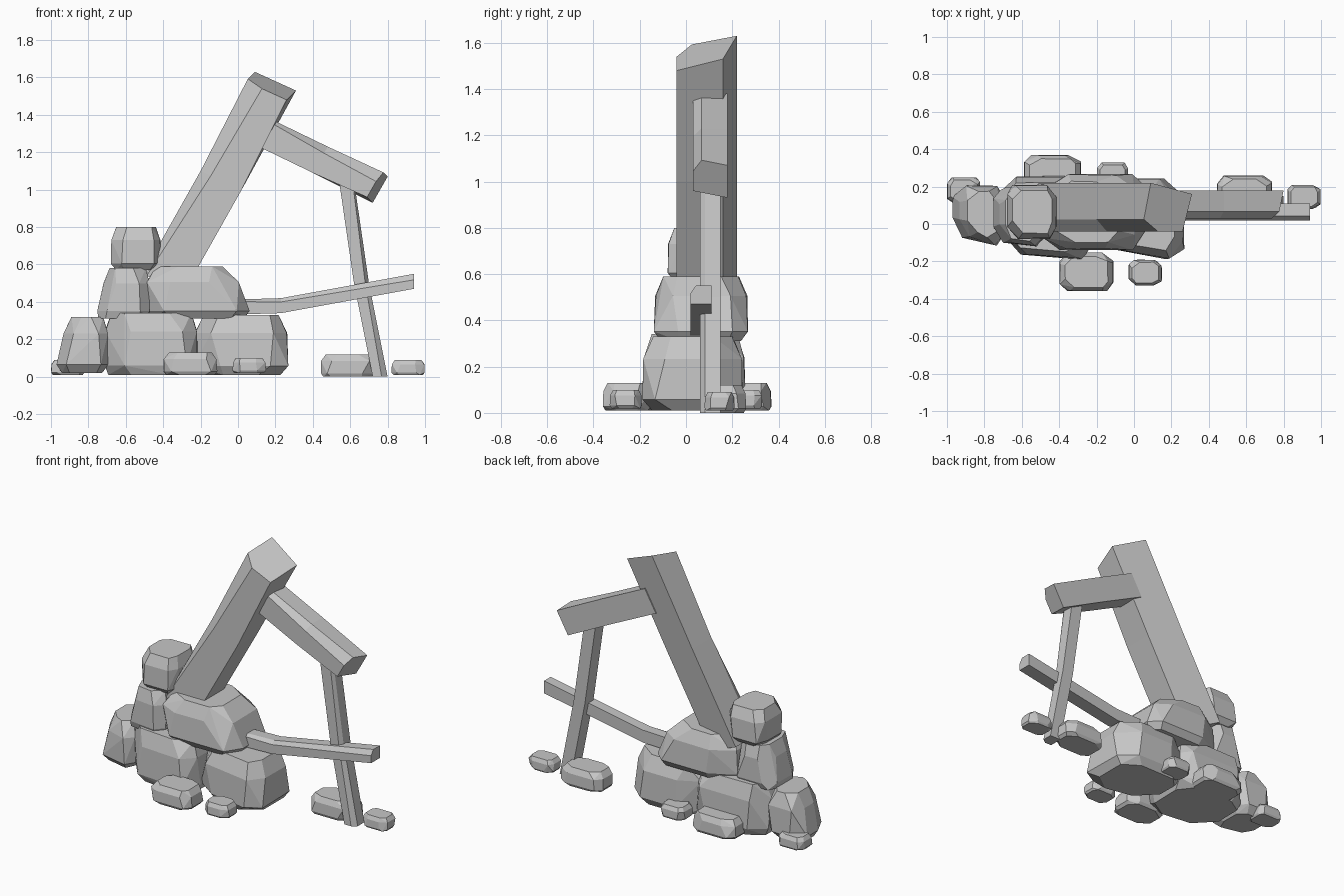
import bpy, bmesh, random
from mathutils import Vector

random.seed(4)
cube = bpy.data.objects.get("Cube")
if cube:
    bpy.data.objects.remove(cube, do_unlink=True)

stone = bpy.data.materials.new("plain_grey")
stone.use_nodes = True
shade = 0.57
stone.diffuse_color = (shade, shade, shade, 1)
surface = stone.node_tree.nodes["Principled BSDF"]
surface.inputs["Base Color"].default_value = stone.diffuse_color


def finish(name, bm):
    bmesh.ops.recalc_face_normals(bm, faces=bm.faces[:])
    mesh = bpy.data.meshes.new(name)
    bm.to_mesh(mesh)
    bm.free()
    mesh.materials.append(stone)
    obj = bpy.data.objects.new(name, mesh)
    bpy.context.collection.objects.link(obj)


def rock(name, x_range, y_range, z_range, foot=0.9, crown=0.8, lean=0, skew=0):
    """Faceted boulder: a jittered octagon, narrowed at foot and crown.
    lean slopes one flank inward; skew pulls back the front right corner."""
    bm = bmesh.new()
    low = Vector((x_range[0], y_range[0], z_range[0]))
    high = Vector((x_range[1], y_range[1], z_range[1]))
    middle = (low + high) / 2
    half = (high - low) / 2
    for height, scale in ((0, foot), (0.15, 1), (0.7, 0.98), (1, crown)):
        for side in (-1, 1):
            for front in (-1, 1):
                corners = ((side, front * random.uniform(0.4, 0.7)),
                           (side * random.uniform(0.4, 0.8), front))
                for u, v in corners:
                    u *= scale * random.uniform(0.97, 1)
                    v *= scale * random.uniform(0.97, 1)
                    x = middle.x + half.x * u
                    y = middle.y + half.y * v
                    if side * lean < 0:
                        x += lean * height
                    if front < 0:
                        y += half.y * skew * (1 - u)
                    bm.verts.new((x, y, low.z + (high.z - low.z) * height))
    bmesh.ops.convex_hull(bm, input=bm.verts[:])
    loose = [vert for vert in bm.verts if not vert.link_faces]
    bmesh.ops.delete(bm, geom=loose, context='VERTS')
    bmesh.ops.dissolve_limit(bm, angle_limit=0.12, verts=bm.verts[:], edges=bm.edges[:])
    finish(name, bm)


def timber(name, path, half, y_range, end_tilt=(0, 0), back_bevel=0):
    """Squared timber along an x-z path, its front upper edge chamfered more to the end."""
    bm = bmesh.new()
    front, back = y_range
    rings = []
    for index, (x, z) in enumerate(path):
        along = index / (len(path) - 1)
        tilt_x, tilt_z = end_tilt if along == 1 else (0, 0)
        upper = Vector((x + half[0], front, z + half[1]))
        lower = Vector((x - half[0], front, z - half[1]))
        depth = Vector((tilt_x, back - front, tilt_z))
        back_lower = lower + depth - Vector((0, back_bevel, 0))
        section = [upper.lerp(lower, 0.1 + 0.3 * along), lower, back_lower,
                   upper + depth, upper + depth / 4]
        rings.append([bm.verts.new(point) for point in section])
    for ring, following in zip(rings, rings[1:]):
        for i in range(len(ring)):
            j = i - 1
            bm.faces.new((ring[i], ring[j], following[j], following[i]))
    bm.faces.new(rings[0])
    bm.faces.new(rings[-1])
    finish(name, bm)


# Bottom course of boulders
rock("base_rock_right", (-0.24, 0.27), (-0.21, 0.25), (0.01, 0.33), foot=0.85, skew=0.2)
rock("base_rock_left", (-0.72, -0.21), (-0.2, 0.26), (0.01, 0.34), crown=0.85, skew=0.1)
rock("outer_rock", (-0.98, -0.69), (-0.13, 0.21), (0.02, 0.32), foot=0.75, lean=0.06, skew=0.2)

# Second course and cap stone
rock("middle_rock_left", (-0.76, -0.47), (-0.13, 0.2), (0.31, 0.58),
     crown=0.85, lean=0.05, skew=0.1)
rock("middle_rock_right", (-0.5, 0.08), (-0.14, 0.27), (0.31, 0.59), foot=0.85, lean=-0.1)
rock("cap_stone", (-0.68, -0.41), (-0.08, 0.21), (0.57, 0.8), foot=0.8)

# Scattered small stones
rock("front_stone_large", (-0.4, -0.11), (-0.36, -0.15), (0.01, 0.13))
rock("front_stone_small", (-0.03, 0.15), (-0.33, -0.19), (0.02, 0.1))
rock("left_stone", (-1, -0.82), (0.11, 0.25), (0.01, 0.09))
rock("back_stone_large", (-0.59, -0.28), (0.17, 0.37), (0.01, 0.13))
rock("back_stone_small", (-0.2, -0.03), (0.19, 0.33), (0.02, 0.1))
rock("right_stone_large", (0.44, 0.74), (0.07, 0.26), (0, 0.12))
rock("right_stone_small", (0.82, 1), (0.08, 0.21), (0.01, 0.09))

# Leaning main beam with a slanted top cut
timber("main_beam", [(-0.4, 0.5), (-0.09, 1.05), (0.15, 1.53)], (-0.11, 0.05), (-0.04, 0.22),
       end_tilt=(0.05, 0.05), back_bevel=0.06)

# Arm sloping down from the beam
timber("upper_arm", [(0.13, 1.31), (0.44, 1.16), (0.73, 1.03)], (0.04, 0.07), (0.03, 0.18),
       end_tilt=(0.03, -0.03))

# Thin upright under the arm
timber("thin_post", [(0.58, 1.05), (0.66, 0.5), (0.76, 0)], (0.04, 0), (0.06, 0.15))

# Loose rail wedged in the rocks
timber("rail", [(-0.1, 0.37), (0.23, 0.38), (0.94, 0.51)], (0, 0.04), (0.02, 0.11))
